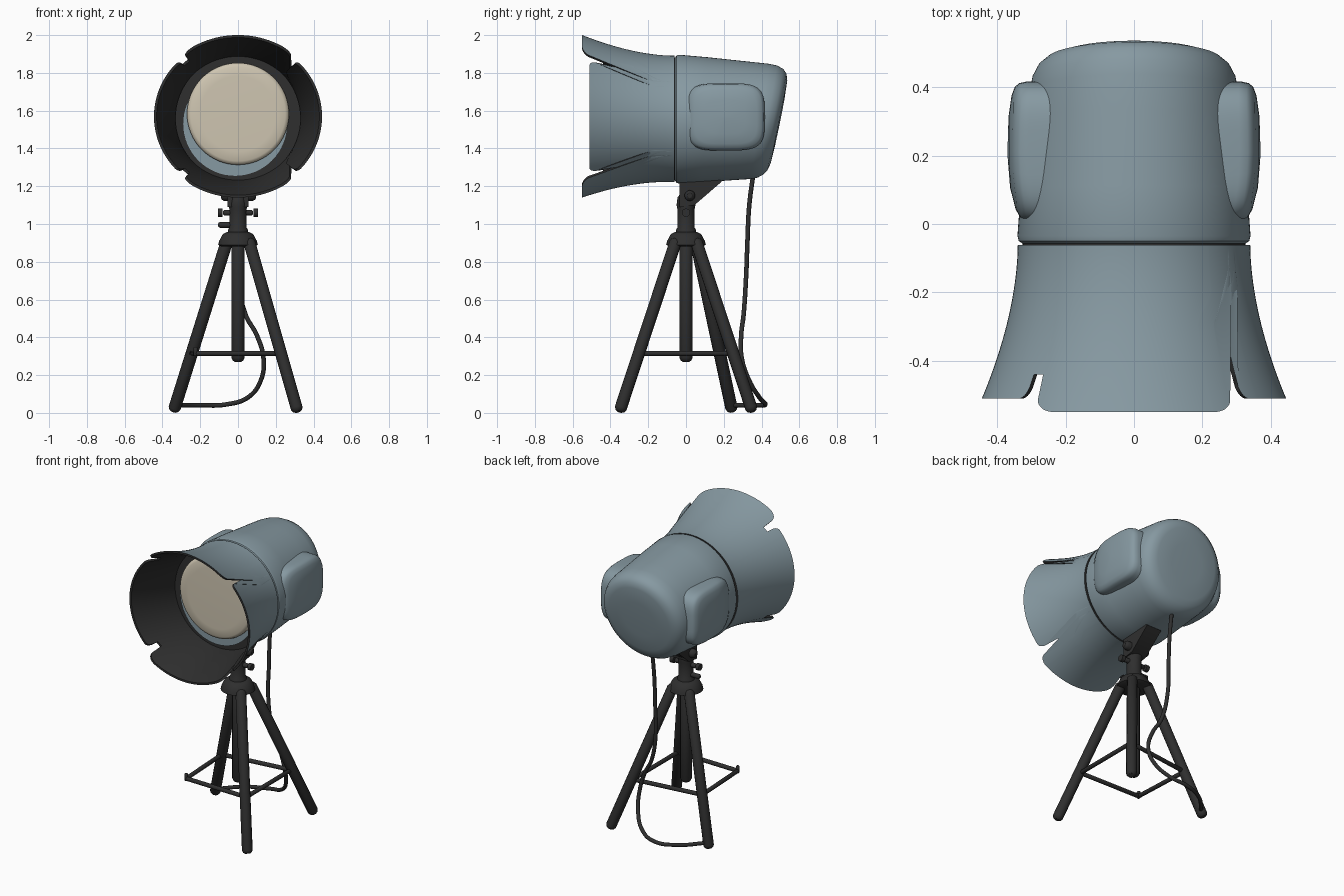
import bpy, bmesh, math
from math import sin, cos, pi, radians, sqrt, exp
from mathutils import Vector

if "Cube" in bpy.data.objects:
    bpy.data.objects.remove(bpy.data.objects["Cube"], do_unlink=True)


def material(name, rgb):
    m = bpy.data.materials.new(name)
    m.use_nodes = True
    m.diffuse_color = (*rgb, 1)
    m.node_tree.nodes["Principled BSDF"].inputs["Base Color"].default_value = (*rgb, 1)
    return m


BLUE = material("blue grey paint", (0.24, 0.32, 0.36))
DARK = material("dark metal", (0.028, 0.028, 0.028))
CREAM = material("cream glass", (0.62, 0.56, 0.44))
made = []


def loft(name, rings, mats, mat_rule=None, caps=True, wrap=False):
    """Skin a list of closed rings; optionally cap the ends or join last to first."""
    bm = bmesh.new()
    rows = [[bm.verts.new(p) for p in ring] for ring in rings]
    n = len(rows[0])
    pairs = list(zip(rows, rows[1:])) + ([(rows[-1], rows[0])] if wrap else [])
    for k, (a, b) in enumerate(pairs):
        for i in range(n):
            j = (i + 1) % n
            f = bm.faces.new((a[i], a[j], b[j], b[i]))
            f.material_index = mat_rule(k) if mat_rule else 0
    if caps:
        bm.faces.new(rows[0])
        bm.faces.new(rows[-1])
    bmesh.ops.recalc_face_normals(bm, faces=bm.faces)
    me = bpy.data.meshes.new(name)
    bm.to_mesh(me)
    bm.free()
    for m in mats:
        me.materials.append(m)
    ob = bpy.data.objects.new(name, me)
    bpy.context.collection.objects.link(ob)
    made.append(ob)
    return ob


def lathe(name, profile, mat, axis="Y", centre=(0, 0, 0), n=64):
    """Revolve (position, radius) pairs around an axis."""
    rings = []
    for t, r in profile:
        ring = []
        for i in range(n):
            u, v = r * cos(2 * pi * i / n), r * sin(2 * pi * i / n)
            p = {"X": (t, u, v), "Y": (u, t, v), "Z": (u, v, t)}[axis]
            ring.append(Vector(p) + Vector(centre))
        rings.append(ring)
    return loft(name, rings, [mat])


def tube(name, points, radius, mat, smooth=False, round_ends=True):
    """Round bar or cable along a path."""
    cu = bpy.data.curves.new(name, "CURVE")
    cu.dimensions = "3D"
    cu.bevel_depth = radius
    cu.bevel_resolution = 4
    cu.use_fill_caps = True
    pts = [Vector(p) for p in points]
    scale = [1.0] * len(pts)
    if smooth:
        sp = cu.splines.new("BEZIER")
        sp.bezier_points.add(len(pts) - 1)
        for bp, p in zip(sp.bezier_points, pts):
            bp.co = p
            bp.handle_left_type = bp.handle_right_type = "AUTO"
        sp.resolution_u = 8
    else:
        if round_ends:
            d = (pts[-1] - pts[0]).normalized() * radius
            steps = [(0, 0.45), (0.2, 0.75), (0.6, 0.96)]
            head = [(pts[0] + d * k, s) for k, s in steps]
            tail = [(pts[-1] - d * k, s) for k, s in reversed(steps)]
            pts = [p for p, s in head + tail]
            scale = [s for p, s in head + tail]
        sp = cu.splines.new("POLY")
        sp.points.add(len(pts) - 1)
        for q, p, s in zip(sp.points, pts, scale):
            q.co = (*p, 1)
            q.radius = s
    cu.materials.append(mat)
    ob = bpy.data.objects.new(name, cu)
    bpy.context.collection.objects.link(ob)
    bpy.ops.object.select_all(action="DESELECT")
    ob.select_set(True)
    bpy.context.view_layer.objects.active = ob
    bpy.ops.object.convert(target="MESH")
    made.append(bpy.context.view_layer.objects.active)


# Lamp barrel, with a slanted, rounded back
barrel = lathe("barrel", [(-0.058, 0.325), (-0.05, 0.337), (-0.035, 0.341), (0.1, 0.331), (0.3, 0.313),
                          (0.39, 0.305), (0.43, 0.297), (0.462, 0.28), (0.482, 0.255), (0.492, 0.22),
                          (0.497, 0.12), (0.498, 0.02)], BLUE, n=96)
for v in barrel.data.vertices:
    x, y, z = v.co
    v.co = (x, y + 0.2 * z * max(0, y / 0.49), z + 1.555 - 0.03 * max(0, y))
lathe("seam_core", [(-0.075, 0.326), (-0.05, 0.326)], DARK, centre=(0, 0, 1.555))

# Flared hood cut into four flaps: deep slots on one side, shallow notches on the other
SLOT, ROWS, WALL = 48, 26, 0.014


def flap_end(c):
    deep = abs(c) < 90
    edge = min(abs(c), 180 - abs(c)) - SLOT
    base, corner = (-0.55, 9) if edge > 0 else (-0.51, 4)
    if abs(edge) < 2.8:
        return -0.19 if deep else -0.44
    f = min(1, (abs(edge) - 2.8) / corner)
    return base + 0.045 * (1 - sqrt(1 - (1 - f) ** 2))


def hood_point(c, t, wall):
    y = -0.062 + t * (flap_end(c) + 0.062)
    u = (-0.06 - y) / 0.45
    r = 0.34 + 0.105 * max(0, u) ** 1.8 - wall
    g = min(1, max(0, (y + 0.30) / 0.11))
    g = g * g * (3 - 2 * g)
    bend = 15 * g * exp(-((abs(c) - SLOT) / 18) ** 2)
    a = radians(c - math.copysign(bend, c))
    return (r * cos(a), y, 1.556 + 0.013 * u + r * (0.985 - 0.05 * u) * sin(a))


angles = set(range(-180, 180, 3))
for s in (SLOT, 180 - SLOT):
    for k in range(-24, 25):
        angles |= {s + k * 0.5, -s + k * 0.5}
angles = sorted(angles)
steps = [i / (ROWS - 1) for i in range(ROWS)]
rings = [[hood_point(c, t, 0) for c in angles] for t in steps]
rings += [[hood_point(c, t, WALL) for c in angles] for t in reversed(steps)]
loft("hood_flaps", rings, [BLUE, DARK], lambda k: int(k >= ROWS - 1), caps=False, wrap=True)

# Lens, its dark surround and the painted rim beneath it
lathe("lens_surround", [(-0.19, 0.332), (-0.17, 0.332)], DARK, centre=(0, 0, 1.56))
lathe("lens_rim", [(-0.197, 0.275), (-0.189, 0.275)], BLUE, centre=(-0.015, 0, 1.53))
lathe("lens", [(-0.242, 0.2), (-0.24, 0.25), (-0.232, 0.265), (-0.22, 0.27), (-0.18, 0.27)],
      CREAM, centre=(0, 0, 1.583))

# Cushion pads on both sides of the barrel
for side, label in ((1, "left"), (-1, "right")):
    rings = []
    for s, x in ((1, 0.2), (1, 0.325), (0.975, 0.348), (0.92, 0.359), (0.8, 0.366), (0.5, 0.37), (0.05, 0.37)):
        ring = []
        for i in range(64):
            a = 2 * pi * i / 64
            dy = 0.207 * s * math.copysign(abs(cos(a)) ** 0.5, cos(a))
            dz = 0.178 * s * math.copysign(abs(sin(a)) ** 0.5, sin(a))
            taper = 0.03 * max(0, -dy / 0.207) ** 2 + 0.012 * max(0, dy / 0.207) ** 2
            ring.append((side * (x - taper - 0.5 * dz * dz), 0.21 + dy, 1.567 + dz))
        rings.append(ring)
    loft(label + "_pad", rings, [BLUE])

# Bracket under the barrel and the tilting head
wedge = [(-0.035, 1.09), (0.045, 1.1), (0.19, 1.225), (0.15, 1.26), (-0.035, 1.26)]
loft("bracket", [[(x, y, z) for y, z in wedge] for x in (-0.055, 0.055)], [DARK])
lathe("column_head", [(0.92, 0.055), (0.97, 0.052), (0.98, 0.046), (1.08, 0.046), (1.1, 0.05), (1.14, 0.045),
                      (1.16, 0.03)], DARK, "Z", n=32)
for name, y, z, x0, x1, r in (("pivot_bar", 0.02, 1.15, -0.09, 0.095, 0.03),
                              ("clamp_bar", 0.0, 1.06, -0.08, 0.08, 0.016),
                              ("lower_knob", 0.0, 0.995, -0.105, 0, 0.016)):
    tube(name, [(x0, y, z), (x1, y, z)], r, DARK)
for x in (-0.095, 0.095):
    tube("clamp_knob", [(x - 0.012, 0, 1.06), (x + 0.012, 0, 1.06)], 0.022, DARK, round_ends=False)

# Tripod hub and centre post
lathe("hub", [(0.88, 0.085), (0.89, 0.105), (0.91, 0.1), (0.945, 0.082), (0.957, 0.06)], DARK, "Z", n=32)
tube("centre_post", [(0, 0, 0.27), (0, 0, 0.93)], 0.037, DARK)

# Legs and the four-cornered spreader
feet = [(0.31, -0.345), (0.31, 0.345), (-0.335, 0.24)]
for x, y in feet:
    top = Vector((math.copysign(0.055, x), math.copysign(0.05, y), 0.92))
    tube("leg", [top, (x * 1.02, y * 1.02, 0.006)], 0.034, DARK)
corners = [(0.225, -0.235), (0.225, 0.24), (-0.245, 0.18), (-0.225, -0.225)]
for (ax, ay), (bx, by) in zip(corners, corners[1:] + corners[:1]):
    tube("spreader_bar", [(ax, ay, 0.315), (bx, by, 0.315)], 0.014, DARK)
tube("spreader_pin", [(-0.225, -0.225, 0.3), (-0.225, -0.225, 0.35)], 0.012, DARK)

# Power cable
tube("cable", [(0, 0.36, 1.29), (0, 0.335, 1.1), (0, 0.325, 0.9), (0, 0.318, 0.72), (0.04, 0.305, 0.52),
               (0.1, 0.292, 0.41), (0.135, 0.295, 0.29), (0.12, 0.335, 0.17), (0.05, 0.39, 0.08),
               (-0.06, 0.42, 0.045), (-0.2, 0.37, 0.04), (-0.32, 0.25, 0.04)], 0.012, DARK, smooth=True)

# Smooth shading with sharp creases kept
bpy.ops.object.select_all(action="DESELECT")
for ob in made:
    ob.select_set(True)
bpy.context.view_layer.objects.active = made[0]
bpy.ops.object.shade_smooth_by_angle(angle=radians(40))
